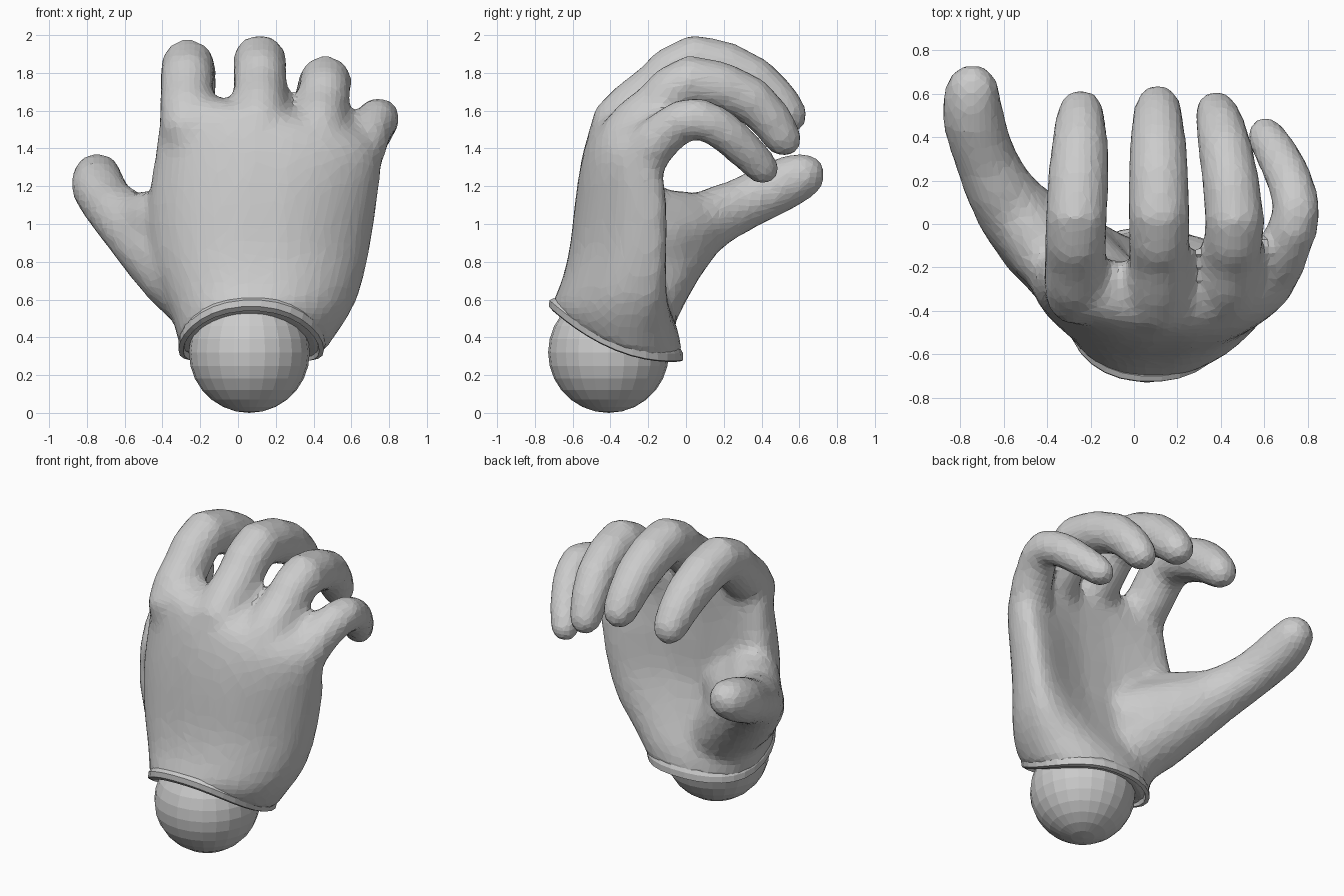
import bpy, bmesh, math
from mathutils import Vector

if "Cube" in bpy.data.objects:
    bpy.data.objects.remove(bpy.data.objects["Cube"])


def spline(rows, steps):
    """Catmull-Rom interpolation of rows of numbers."""
    out = []
    for i in range(len(rows) - 1):
        p0, p1 = rows[max(i - 1, 0)], rows[i]
        p2, p3 = rows[i + 1], rows[min(i + 2, len(rows) - 1)]
        for k in range(steps):
            t = k / steps
            out.append([0.5 * (2 * b + (c - a) * t + (2 * a - 5 * b + 4 * c - d) * t * t
                               + (3 * b - a - 3 * c + d) * t ** 3)
                        for a, b, c, d in zip(p0, p1, p2, p3)])
    out.append(list(rows[-1]))
    return out


def loft(name, rings, closed=False):
    """Skin closed rings of equal count; cap both ends or join them."""
    bm = bmesh.new()
    loops = [[bm.verts.new(p) for p in ring] for ring in rings]
    n = len(loops[0])
    pairs = list(zip(loops, loops[1:])) + ([(loops[-1], loops[0])] if closed else [])
    for a, b in pairs:
        for i in range(n):
            j = (i + 1) % n
            bm.faces.new((a[i], a[j], b[j], b[i]))
    for loop in () if closed else (loops[0], loops[-1]):
        mid = bm.verts.new(sum((v.co for v in loop), Vector()) / n)
        for i in range(n):
            bm.faces.new((loop[i], loop[(i + 1) % n], mid))
    bmesh.ops.recalc_face_normals(bm, faces=bm.faces)
    mesh = bpy.data.meshes.new(name)
    bm.to_mesh(mesh)
    bm.free()
    obj = bpy.data.objects.new(name, mesh)
    bpy.context.collection.objects.link(obj)
    return obj


def digit(name, path, sides=12):
    """Tapered tube along (x, y, z, radius) points with a round tip."""
    pts = [[x, y, z, r + 0.01] for x, y, z, r in spline(path, 2)]
    tip, prev = pts[-1], pts[-2]
    d = (Vector(tip[:3]) - Vector(prev[:3])).normalized()
    for a in (30, 58, 80):
        a = math.radians(a)
        p = Vector(tip[:3]) + d * (tip[3] + 0.01) * math.sin(a)
        pts.append([*p, tip[3] * math.cos(a)])
    rings = []
    for i, p in enumerate(pts):
        t = (Vector(pts[min(i + 1, len(pts) - 1)][:3])
             - Vector(pts[max(i - 1, 0)][:3])).normalized()
        u = (Vector((1, 0, 0)) - t * t.x).normalized()
        v = t.cross(u)
        rings.append([Vector(p[:3]) + p[3] * (u * math.cos(w) + v * math.sin(w))
                      for w in (2 * math.pi * (k + 0.5) / sides for k in range(sides))])
    return loft(name, rings)


def palm_ring(row, sides=30):
    """Cupped oval: height, centre x, half width, centre y, cup, half depth, lift, slope."""
    z, cx, rx, m, bend, depth, q, slope = row
    e = 0.9 - 0.7 * bend
    ring = []
    for k in range(sides):
        a = 2 * math.pi * k / sides
        c, s = (math.copysign(abs(f) ** e, f) for f in (math.cos(a), math.sin(a)))
        cup = bend * c * c * (0.87 + 0.13 * s) * (0.8 if c < 0 else 1)
        y = m + cup + depth * s
        ring.append(Vector((cx + rx * c, y, z + q * (y + 0.08) ** 2 - slope * c)))
    return ring


# palm from the wrist up to the knuckles
body = [
    (0.28, 0.07, 0.385, -0.37, 0, 0.35, 0.69, 0),
    (0.42, 0.105, 0.44, -0.365, 0.02, 0.33, 0.52, 0),
    (0.60, 0.12, 0.515, -0.385, 0.14, 0.275, 0.30, 0),
    (0.85, 0.115, 0.58, -0.405, 0.23, 0.215, 0.10, 0),
    (1.10, 0.13, 0.605, -0.395, 0.23, 0.20, 0, 0),
    (1.30, 0.155, 0.60, -0.38, 0.19, 0.185, 0, 0.03),
    (1.47, 0.165, 0.58, -0.35, 0.13, 0.17, 0, 0.08),
    (1.57, 0.15, 0.54, -0.325, 0.10, 0.14, 0, 0.10),
    (1.62, 0.15, 0.46, -0.30, 0.08, 0.075, 0, 0.08),
]
hand = loft("hand", [palm_ring(r) for r in spline(body, 2)])

# fingers and thumb
digits = {
    "index_finger": [(-0.22, -0.33, 1.28, 0.07), (-0.265, -0.335, 1.50, 0.135),
                     (-0.27, -0.16, 1.69, 0.138), (-0.265, 0.03, 1.84, 0.138),
                     (-0.25, 0.35, 1.715, 0.128), (-0.245, 0.51, 1.57, 0.104)],
    "middle_finger": [(0.11, -0.40, 1.36, 0.10), (0.11, -0.36, 1.53, 0.145),
                      (0.115, -0.16, 1.71, 0.135), (0.115, 0.04, 1.865, 0.138),
                      (0.11, 0.36, 1.755, 0.128), (0.11, 0.53, 1.59, 0.104)],
    "ring_finger": [(0.40, -0.34, 1.30, 0.09), (0.42, -0.31, 1.47, 0.14),
                    (0.445, -0.15, 1.62, 0.13), (0.465, 0.02, 1.76, 0.132),
                    (0.42, 0.35, 1.655, 0.12), (0.38, 0.51, 1.46, 0.097)],
    "little_finger": [(0.58, -0.25, 1.20, 0.08), (0.645, -0.21, 1.37, 0.12),
                      (0.70, -0.09, 1.50, 0.112), (0.75, 0.06, 1.565, 0.105),
                      (0.70, 0.24, 1.46, 0.10), (0.61, 0.40, 1.30, 0.087)],
    "thumb": [(-0.06, -0.26, 0.49, 0.19), (-0.30, -0.17, 0.75, 0.225),
              (-0.555, 0.06, 0.985, 0.17), (-0.68, 0.29, 1.10, 0.137),
              (-0.74, 0.49, 1.20, 0.138), (-0.745, 0.60, 1.25, 0.124)],
    # skin between thumb and index finger, and the pad below it
    "thumb_web": [(-0.28, -0.25, 1.10, 0.10), (-0.40, -0.14, 1.02, 0.16),
                  (-0.56, 0.08, 1.03, 0.13)],
    "thumb_heel": [(-0.10, -0.30, 0.85, 0.16), (-0.28, -0.18, 0.88, 0.20),
                   (-0.45, 0.0, 0.95, 0.16)],
}
bpy.context.view_layer.objects.active = hand
for name, path in digits.items():
    part = digit(name, path)
    mod = hand.modifiers.new(name, 'BOOLEAN')
    mod.operation = 'UNION'
    mod.solver = 'EXACT'
    mod.object = part
    bpy.ops.object.modifier_apply(modifier=mod.name)
    bpy.data.objects.remove(part, do_unlink=True)

# blend the joints into one skin, then facet it
remesh = hand.modifiers.new("blend", 'REMESH')
remesh.mode = 'VOXEL'
remesh.voxel_size = 0.03
relax = hand.modifiers.new("relax", 'SMOOTH')
relax.factor = 0.5
relax.iterations = 14
facet = hand.modifiers.new("facet", 'DECIMATE')
facet.ratio = 0.3

# rolled rim around the wrist
cuff = [
    (0.33, 0.07, 0.345, -0.37, 0, 0.32, 0.69, 0),
    (0.27, 0.07, 0.36, -0.37, 0, 0.335, 0.69, 0),
    (0.275, 0.07, 0.385, -0.37, 0, 0.357, 0.69, 0),
    (0.315, 0.075, 0.39, -0.37, 0, 0.355, 0.68, 0),
    (0.36, 0.08, 0.38, -0.37, 0, 0.33, 0.65, 0),
]
loft("wrist_rim", [palm_ring(r) for r in cuff], closed=True)

# ball in the wrist opening
bpy.ops.mesh.primitive_uv_sphere_add(segments=24, ring_count=14, radius=0.32,
                                     location=(0.06, -0.41, 0.32))
bpy.context.object.name = "wrist_ball"
